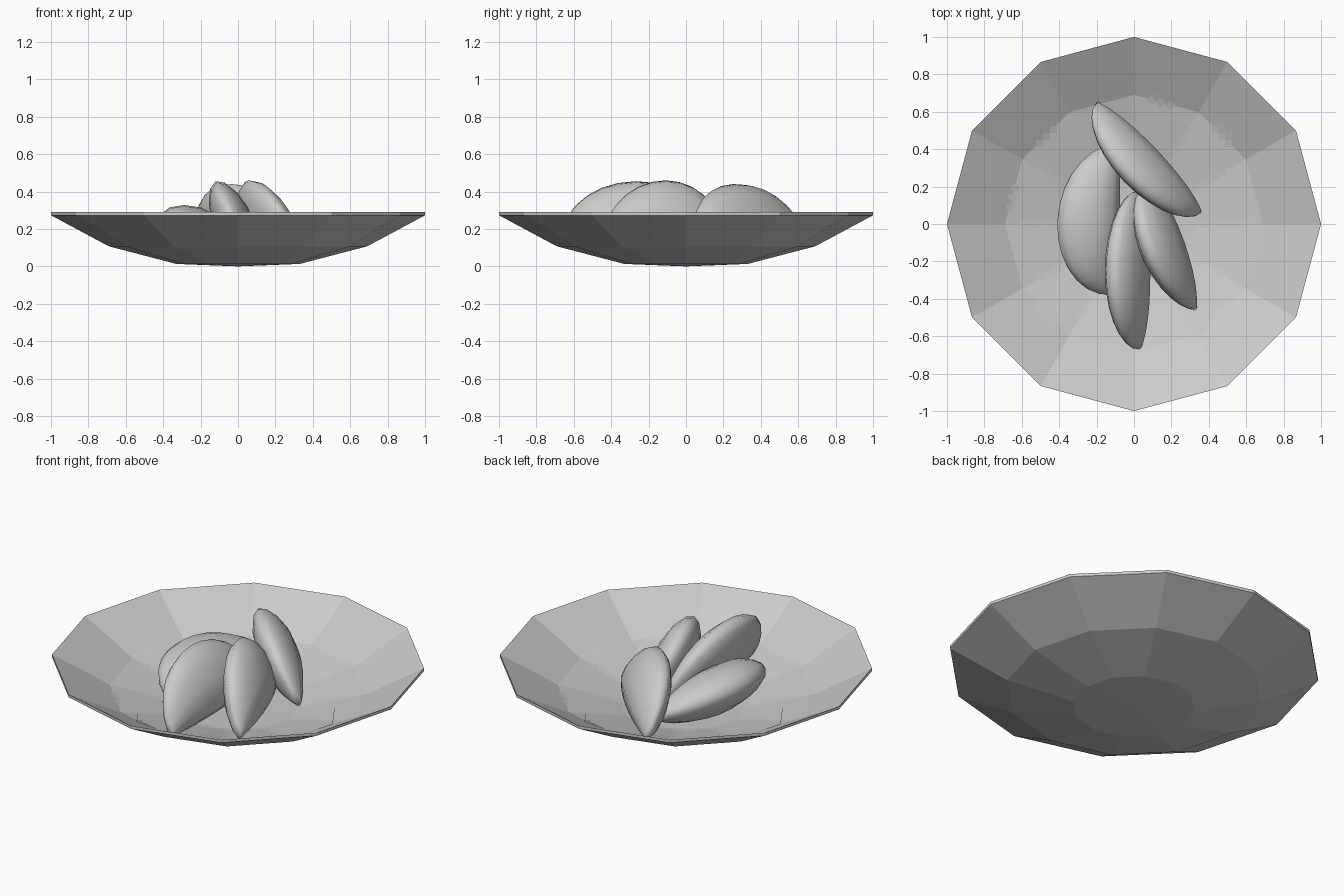
import bpy
import bmesh
import math
from mathutils import Vector

cube = bpy.data.objects.get("Cube")
if cube:
    bpy.data.objects.remove(cube, do_unlink=True)

grey = bpy.data.materials.new("plain_grey")
grey.use_nodes = True
colour = (0.6, 0.6, 0.6, 1)
grey.diffuse_color = colour
grey.node_tree.nodes["Principled BSDF"].inputs["Base Color"].default_value = colour

SIDES = 12
STEP = math.tau / SIDES
SHELL = 0.017
OUTER = [(0, 0), (0.33, 0.013), (0.69, 0.107), (1, 0.273)]
INNER = [(r, z + SHELL) for r, z in OUTER]


def finish(name, bm, smooth=False):
    bmesh.ops.recalc_face_normals(bm, faces=bm.faces)
    mesh = bpy.data.meshes.new(name)
    bm.to_mesh(mesh)
    bm.free()
    mesh.materials.append(grey)
    for face in mesh.polygons:
        face.use_smooth = smooth
    obj = bpy.data.objects.new(name, mesh)
    bpy.context.collection.objects.link(obj)
    return obj


def skin(bm, rings):
    """Join successive rings of vertices with quads."""
    for a, b in zip(rings, rings[1:]):
        n = len(a)
        for i in range(n):
            j = (i + 1) % n
            bm.faces.new((a[i], a[j], b[j], b[i]))


def fan(bm, ring, tip):
    for i, v in enumerate(ring):
        bm.faces.new((v, ring[(i + 1) % len(ring)], tip))


# Shallow twelve-sided dish with a thin wall
def make_dish():
    bm = bmesh.new()
    profile = OUTER[1:] + INNER[:0:-1]
    rings = [[bm.verts.new((r * math.cos(i * STEP), r * math.sin(i * STEP), z))
              for i in range(SIDES)] for r, z in profile]
    skin(bm, rings)
    fan(bm, rings[0], bm.verts.new((0, 0, OUTER[0][1])))
    fan(bm, rings[-1], bm.verts.new((0, 0, INNER[0][1])))
    finish("dish", bm)


def dish_height(x, y):
    """Height of the faceted inside of the dish."""
    turn = math.atan2(y, x) % STEP - STEP / 2
    rho = math.hypot(x, y) * math.cos(turn) / math.cos(STEP / 2)
    for (r0, z0), (r1, z1) in zip(INNER, INNER[1:]):
        if rho <= r1:
            break
    return z0 + (z1 - z0) * (rho - r0) / (r1 - r0)


# Square napkins draped on the inside of the dish
def make_napkin(name, turn, lift):
    bm = bmesh.new()
    bmesh.ops.create_grid(bm, x_segments=28, y_segments=28, size=0.525)
    c, s = math.cos(turn), math.sin(turn)
    for v in bm.verts:
        x, y = v.co.x * c - v.co.y * s, v.co.x * s + v.co.y * c
        v.co = (x, y, dish_height(x, y) + lift)
    finish(name, bm)


# Half-moon dumplings: straight lower edge, arched ridge, pointed ends
def make_dumpling(name, start, end, peak, thick):
    start, end, peak = Vector(start), Vector(end), Vector(peak)
    middle = (start + end) / 2
    along = (end - start) / 2
    rise = peak - middle
    side = along.cross(rise).normalized()
    stations, around, sag = 14, 12, 0.06
    bm = bmesh.new()
    rings = []
    for i in range(1, stations):
        t = math.pi * i / stations
        swell = math.sin(t)
        ring = []
        for k in range(around):
            a = math.tau * k / around
            w = 0.5 - 0.5 * math.cos(a)
            height = w * (1 + sag) - sag
            width = thick * math.sin(a) * (1.15 - 0.4 * w) * swell ** 1.2
            ring.append(bm.verts.new(middle - along * math.cos(t)
                                     + rise * height * swell + side * width))
        rings.append(ring)
    skin(bm, rings)
    fan(bm, rings[0], bm.verts.new(start))
    fan(bm, rings[-1], bm.verts.new(end))
    finish(name, bm, smooth=True)


make_dish()
make_napkin("lower_napkin", 0, 0.002)
make_napkin("upper_napkin", math.radians(32.6), 0.004)
make_dumpling("back_dumpling", (-0.2, 0.65, 0.13), (0.36, 0.06, 0.1), (-0.03, 0.25, 0.44), 0.11)
make_dumpling("right_dumpling", (-0.09, 0.43, 0.14), (-0.12, -0.38, 0.13), (-0.41, 0.01, 0.28), 0.13)
make_dumpling("front_dumpling", (0.03, -0.67, 0.11), (0.02, 0.18, 0.12), (-0.12, -0.27, 0.455), 0.11)
make_dumpling("left_dumpling", (0.33, -0.46, 0.1), (0.09, 0.21, 0.1), (0.06, -0.11, 0.46), 0.11)
